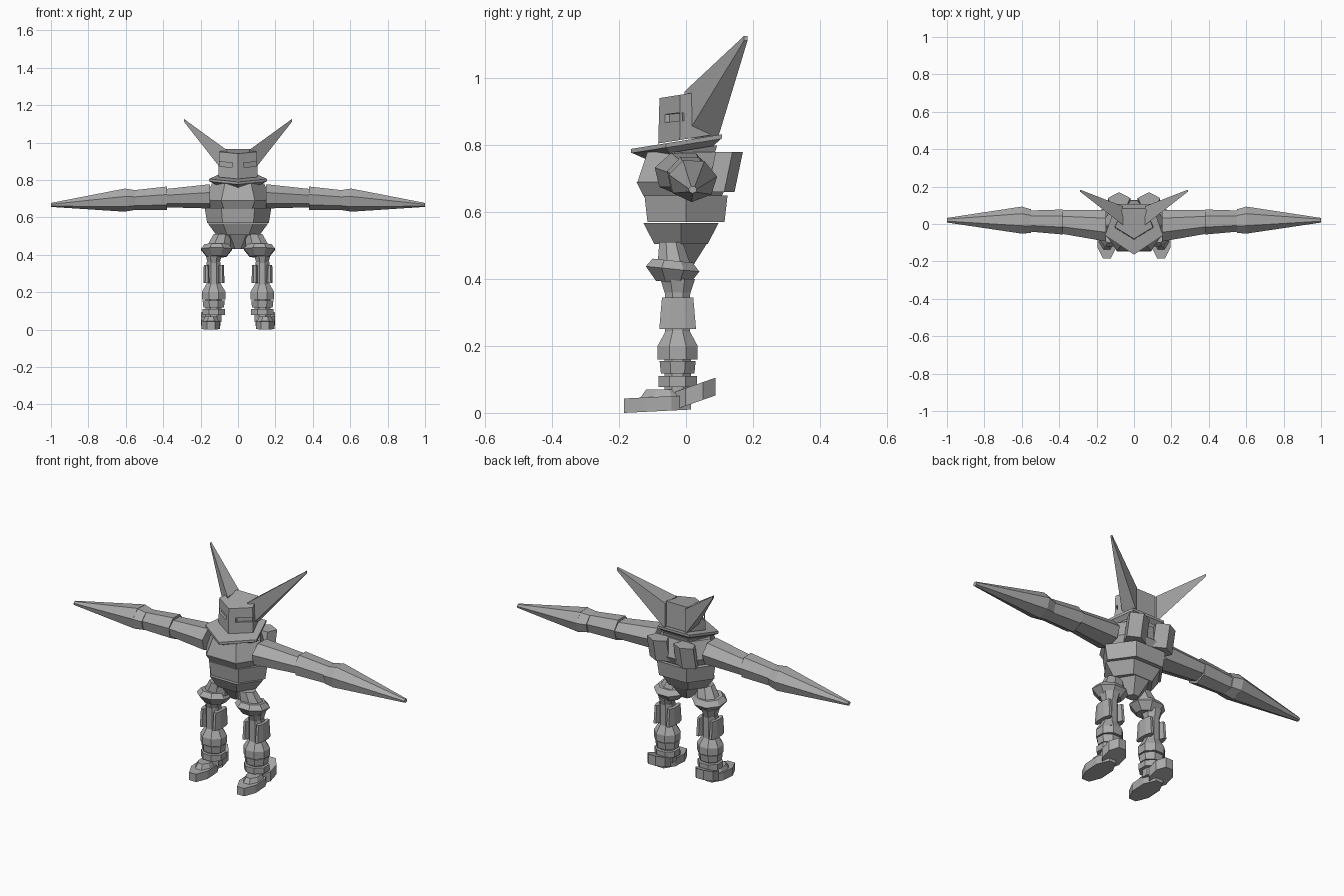
import bpy
import bmesh
from math import cos, sin, tau
from mathutils import Vector

cube = bpy.data.objects.get("Cube")
if cube:
    bpy.data.objects.remove(cube, do_unlink=True)

COLOUR = (0.4, 0.4, 0.4, 1)
grey = bpy.data.materials.new("plain_grey")
grey.use_nodes = True
grey.diffuse_color = COLOUR
grey.node_tree.nodes["Principled BSDF"].inputs["Base Color"].default_value = COLOUR


def polygon(sides, turn):
    """Regular polygon stretched to fill a unit square."""
    angles = [tau * (step + turn) / sides for step in range(sides)]
    widest = max(abs(cos(angle)) for angle in angles)
    deepest = max(abs(sin(angle)) for angle in angles)
    return [(cos(angle) / widest / 2, sin(angle) / deepest / 2) for angle in angles]


def make_object(name, rings):
    """Solid between two rings of points, with flat faces."""
    bm = bmesh.new()
    lower, upper = [[bm.verts.new(point) for point in ring] for ring in rings]
    count = len(lower)
    for near in range(count):
        far = (near + 1) % count
        bm.faces.new((lower[near], lower[far], upper[far], upper[near]))
    bm.faces.new(lower)
    bm.faces.new(upper)
    bmesh.ops.recalc_face_normals(bm, faces=bm.faces)
    mesh = bpy.data.meshes.new(name)
    bm.to_mesh(mesh)
    bm.free()
    mesh.materials.append(grey)
    obj = bpy.data.objects.new(name, mesh)
    bpy.context.collection.objects.link(obj)
    return obj


def tapered(name, start, end, size, taper=1, sides=8, turn=0.5, slope=0, sideways=False):
    """Tapered prism; anything away from the middle is made as a left and right pair."""
    rings = []
    for middle, scale in ((start, 1), (end, taper)):
        ring = []
        for across, along in polygon(sides, turn):
            a, b = across * size[0] * scale, along * size[1] * scale
            offset = Vector((0, a, b)) if sideways else Vector((a, b, b * slope))
            ring.append(Vector(middle) + offset)
        rings.append(ring)
    if start[0] == 0:
        return [make_object(name, rings)]
    flipped = [[Vector((-point.x, point.y, point.z)) for point in ring] for ring in rings]
    return [make_object("left_" + name, rings), make_object("right_" + name, flipped)]


def trunk(name, bottom, top, width, depth, y=0, **shape):
    """Upright part on the centre line."""
    return tapered(name, (0, y, bottom), (0, y, top), (width, depth), **shape)


def limb(name, bottom, top, width, depth, x=0.13, y=-0.025, **shape):
    """Upright part repeated on both sides."""
    return tapered(name, (x, y, bottom), (x, y, top), (width, depth), **shape)


# Outlines: six sides with points left and right, or five with a point front or back
HEXAGON = dict(sides=6, turn=0)
FRONT_POINT = dict(sides=5, turn=0.75)
BACK_POINT = dict(sides=5, turn=0.25)
ARM = dict(sides=7, turn=0.2, sideways=True)

# Arms
shoulder, elbow = (0.15, -0.01, 0.715), (0.38, 0.01, 0.705)
wrist, bulge, tip = (0.55, 0.015, 0.695), (0.6, 0.02, 0.695), (1, 0.02, 0.667)
tapered("upper_arm", shoulder, elbow, size=(0.17, 0.135), taper=0.76, **ARM)
tapered("forearm", elbow, wrist, size=(0.135, 0.13), taper=0.85, **ARM)
tapered("spike_collar", wrist, bulge, size=(0.127, 0.11), taper=1.15, **ARM)
tapered("arm_spike", bulge, tip, size=(0.146, 0.13), taper=0.17, **ARM)

# Torso
trunk("upper_chest", bottom=0.69, top=0.78, width=0.36, depth=0.27, y=-0.01, taper=0.78, **HEXAGON)
trunk("lower_chest", bottom=0.645, top=0.69, width=0.3, depth=0.23, y=-0.01, taper=1.2, **HEXAGON)
trunk("belly", bottom=0.57, top=0.65, width=0.33, depth=0.23, taper=1.08, **HEXAGON)
trunk("waist", bottom=0.505, top=0.567, width=0.23, depth=0.16, y=-0.015, taper=1.4, **HEXAGON)
trunk("pelvis", bottom=0.43, top=0.51, width=0.06, depth=0.05, y=-0.01, taper=3, **HEXAGON)
tapered("back_booster", start=(0.08, 0.1, 0.66), end=(0.08, 0.125, 0.78),
        size=(0.12, 0.09), **BACK_POINT)

# Pointed collar in stacked layers
TILT = dict(slope=0.16, **FRONT_POINT)
trunk("neck_ring", bottom=0.745, top=0.785, width=0.22, depth=0.2, taper=1.15, **TILT)
trunk("collar_underside", bottom=0.775, top=0.8, width=0.22, depth=0.21, y=-0.014, taper=1.4, **TILT)
trunk("collar_rim", bottom=0.8, top=0.813, width=0.31, depth=0.3, y=-0.014, **TILT)

# Wedge-shaped head and horns
head = trunk("head", bottom=0.82, top=0.955, width=0.21, depth=0.186, y=0.01, taper=0.96, **TILT)[0]
tapered("horn", start=(0.06, 0.045, 0.89), end=(0.29, 0.179, 1.12), size=(0.1, 0.14),
        taper=0.1, sides=4, sideways=True)

# Recessed eye slots cut into the face
cutters = tapered("eye_cutter", start=(0.03, -0.065, 0.88), end=(0.1, -0.02, 0.885),
                  size=(0.03, 0.024), sides=4, sideways=True)
for cutter in cutters:
    cutter.hide_render = True
    slot = head.modifiers.new("eye_slot", "BOOLEAN")
    slot.operation = "DIFFERENCE"
    slot.solver = "EXACT"
    slot.object = cutter
evaluated = head.evaluated_get(bpy.context.evaluated_depsgraph_get())
carved = bpy.data.meshes.new_from_object(evaluated)
head.modifiers.clear()
head.data = carved
for cutter in cutters:
    bpy.data.objects.remove(cutter, do_unlink=True)

# Upper legs
tapered("thigh", start=(0.105, -0.035, 0.44), end=(0.085, -0.045, 0.51), size=(0.13, 0.1), taper=0.7)
limb("hip_guard", bottom=0.39, top=0.43, width=0.105, depth=0.1, x=0.115, y=-0.04, taper=1.6, slope=-0.1)
limb("hip_guard_cap", bottom=0.43, top=0.455, width=0.168, depth=0.16, x=0.115, y=-0.04,
     taper=0.75, slope=-0.1)
limb("knee", bottom=0.34, top=0.4, width=0.055, depth=0.065, taper=1.6)

# Lower legs
limb("shin_core", bottom=0.24, top=0.36, width=0.075, depth=0.075)
for side, x in (("inner", 0.09), ("outer", 0.168)):
    limb(side + "_shin_plate", bottom=0.25, top=0.345, width=0.035, depth=0.11, x=x, taper=0.85)
limb("calf", bottom=0.2, top=0.25, width=0.128, depth=0.12, taper=0.55)
limb("calf_base", bottom=0.16, top=0.2, width=0.125, depth=0.12)
limb("upper_ankle_ring", bottom=0.118, top=0.155, width=0.11, depth=0.1, taper=1.08)
limb("lower_ankle_ring", bottom=0.078, top=0.11, width=0.12, depth=0.115)
limb("ankle_core", bottom=0.04, top=0.17, width=0.085, depth=0.08)

# Feet with a raised heel
limb("toe", bottom=0.005, top=0.048, width=0.1, depth=0.2, x=0.145, y=-0.085, slope=0.05)
limb("instep", bottom=0.04, top=0.07, width=0.09, depth=0.14, x=0.145, y=-0.07, taper=0.7)
limb("heel", bottom=0.03, top=0.083, width=0.105, depth=0.125, x=0.145, y=0.025, slope=0.35)
